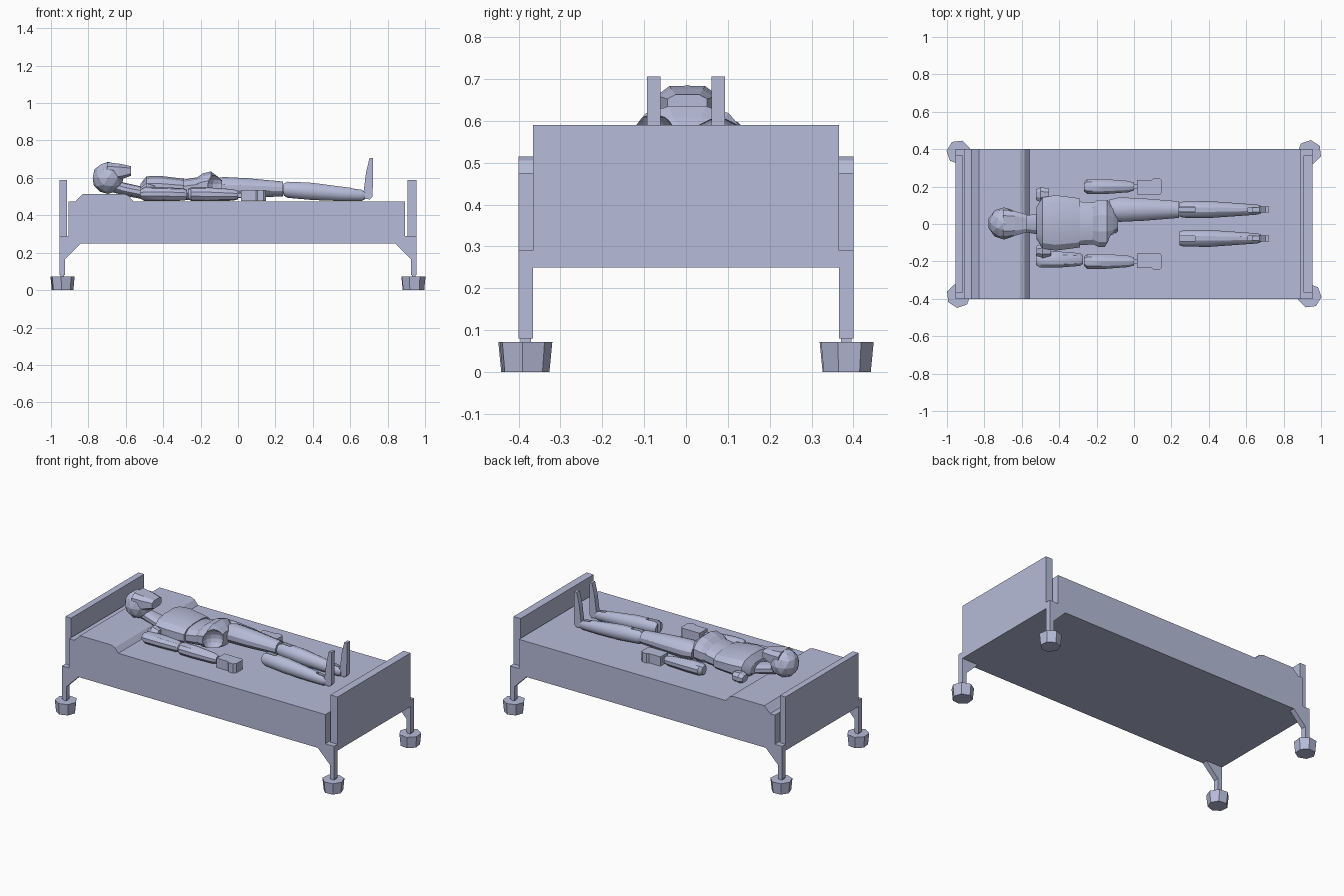
import bpy, bmesh, math
from mathutils import Matrix, Vector

cube = bpy.data.objects.get("Cube")
if cube:
    bpy.data.objects.remove(cube, do_unlink=True)

COLOR = (0.47, 0.50, 0.69, 1)
mat = bpy.data.materials.new("pale blue grey")
mat.use_nodes = True
mat.diffuse_color = COLOR
mat.node_tree.nodes["Principled BSDF"].inputs["Base Color"].default_value = COLOR


def finish(name, bm, smooth=None):
    bmesh.ops.recalc_face_normals(bm, faces=bm.faces)
    me = bpy.data.meshes.new(name)
    bm.to_mesh(me)
    bm.free()
    ob = bpy.data.objects.new(name, me)
    me.materials.append(mat)
    bpy.context.collection.objects.link(ob)
    if smooth:
        bpy.ops.object.select_all(action="DESELECT")
        bpy.context.view_layer.objects.active = ob
        ob.select_set(True)
        bpy.ops.object.shade_smooth_by_angle(angle=math.radians(smooth))
    return ob


def box(name, x, y, z):
    bm = bmesh.new()
    bmesh.ops.create_cube(bm, size=1)
    for v in bm.verts:
        v.co = [a + (c + 0.5) * (b - a) for c, (a, b) in zip(v.co, (x, y, z))]
    return finish(name, bm)


def prism(name, pts, lo, hi, axis="y"):
    """Extrude a profile along y (points are x, z) or along z (points are x, y)."""
    bm = bmesh.new()
    place = (lambda p, t: (p[0], t, p[1])) if axis == "y" else (lambda p, t: (p[0], p[1], t))
    a, b = [[bm.verts.new(place(p, t)) for p in pts] for t in (lo, hi)]
    bm.faces.new(a)
    bm.faces.new(b)
    for i in range(len(pts)):
        j = (i + 1) % len(pts)
        bm.faces.new((a[i], a[j], b[j], b[i]))
    return finish(name, bm)


def loft(name, sections, cy=0, sides=10, smooth=30, power=1.0):
    """Skin along x; each section is x, half width, low z, high z."""
    bm = bmesh.new()
    rings = []
    for x, w, lo, hi in sections:
        ring = []
        for i in range(sides):
            t = math.tau * (i + 0.5) / sides
            c, s = math.cos(t), math.sin(t)
            y = math.copysign(abs(c) ** power, c) * w
            z = (lo + hi) / 2 + math.copysign(abs(s) ** power, s) * (hi - lo) / 2
            ring.append(bm.verts.new((x, cy + y, z)))
        rings.append(ring)
    for a, b in zip(rings, rings[1:]):
        for i in range(sides):
            j = (i + 1) % sides
            bm.faces.new((a[i], a[j], b[j], b[i]))
    bm.faces.new(rings[0])
    bm.faces.new(rings[-1])
    return finish(name, bm, smooth)


def cut(ob, cutter):
    cutter.hide_render = True
    cutter.hide_viewport = True
    mod = ob.modifiers.new("cut", "BOOLEAN")
    mod.operation = "DIFFERENCE"
    mod.solver = "EXACT"
    mod.object = cutter


# Mattress with the raised pillow
prism("mattress", [(-0.905, 0.25), (-0.905, 0.475), (-0.87, 0.475), (-0.83, 0.515),
                   (-0.61, 0.515), (-0.585, 0.505), (-0.56, 0.475), (0.893, 0.475),
                   (0.893, 0.25)], -0.4, 0.4)

# End boards, legs and feet of the bed
for sx, end in ((-1, "head"), (1, "foot")):
    inner = 0.915 if sx < 0 else 0.905
    box(end + "_board", sorted((sx * inner, sx * 0.955)), (-0.366, 0.366), (0.25, 0.59))
    box(end + "_rail", sorted((sx * 0.89, sx * 0.93)), (-0.366, 0.366), (0.25, 0.29))
    for sy, side in ((-1, "right"), (1, "left")):
        tag = f"{end}_{side}"
        leg = [(0.955, 0.29), (0.955, 0.08), (0.925, 0.08), (0.925, 0.165),
               (0.84, 0.25), (0.893, 0.25), (0.893, 0.29)]
        prism(tag + "_leg", [(sx * x, z) for x, z in leg], sy * 0.366, sy * 0.4)
        box(tag + "_stem", sorted((sx * 0.93, sx * 0.95)),
            sorted((sy * 0.371, sy * 0.395)), (0.06, 0.085))
        bm = bmesh.new()
        bmesh.ops.create_cone(bm, segments=7, radius1=0.058, radius2=0.065, depth=0.072,
                              cap_ends=True,
                              matrix=Matrix.Translation((sx * 0.938, sy * 0.384, 0.036))
                              @ Matrix.Rotation(math.atan2(sy, sx), 4, "Z"))
        finish(tag + "_caster", bm)

# Head: faceted skull with a wedge jaw
bm = bmesh.new()
bmesh.ops.create_icosphere(bm, subdivisions=2, radius=0.086,
                           matrix=Matrix.Translation((-0.695, 0.003, 0.6)))
finish("skull", bm)
loft("jaw", [(-0.7, 0.075, 0.575, 0.686), (-0.635, 0.068, 0.587, 0.678),
             (-0.572, 0.05, 0.61, 0.664)], 0.003, 8, None, 0.6)
loft("neck", [(-0.69, 0.04, 0.53, 0.6), (-0.61, 0.043, 0.505, 0.575),
              (-0.5, 0.06, 0.485, 0.55)])

# Torso in two pieces
loft("chest", [(-0.52, 0.09, 0.5, 0.57), (-0.49, 0.14, 0.48, 0.61),
               (-0.42, 0.152, 0.477, 0.613), (-0.29, 0.135, 0.48, 0.597)], 0.006, 12, 25, 0.75)
loft("waist", [(-0.295, 0.12, 0.48, 0.592), (-0.21, 0.115, 0.485, 0.606),
               (-0.19, 0.1, 0.49, 0.59)], 0.003, 12, 25, 0.8)

# Pelvis with a hollow hip socket
pelvis = loft("pelvis", [(-0.225, 0.11, 0.5, 0.6), (-0.19, 0.13, 0.485, 0.625),
                         (-0.145, 0.13, 0.485, 0.637), (-0.11, 0.1, 0.49, 0.61),
                         (-0.085, 0.05, 0.5, 0.587)], 0.003, 12, None, 0.8)
bm = bmesh.new()
bmesh.ops.create_uvsphere(bm, u_segments=14, v_segments=9, radius=0.068,
                          matrix=Matrix.Translation((-0.105, -0.09, 0.555)))
cut(pelvis, finish("hip_socket_cutter", bm))

# Arms: the left one keeps only its shoulder, forearm and hand
ARM_Y = 0.2
loft("right_upper_arm", [(-0.525, 0.03, 0.49, 0.535), (-0.5, 0.046, 0.477, 0.55),
                         (-0.4, 0.045, 0.477, 0.55), (-0.29, 0.036, 0.478, 0.545),
                         (-0.273, 0.025, 0.485, 0.535)], -0.19)
loft("left_shoulder", [(-0.525, 0.03, 0.49, 0.535), (-0.5, 0.043, 0.48, 0.55),
                       (-0.455, 0.036, 0.485, 0.545)], 0.157, 8, None)
loft("right_shoulder", [(-0.52, 0.03, 0.49, 0.55), (-0.49, 0.043, 0.48, 0.575),
                        (-0.445, 0.036, 0.485, 0.56)], -0.145, 8, None)
for sy, side in ((-1, "right"), (1, "left")):
    loft(side + "_forearm", [(-0.268, 0.025, 0.485, 0.54), (-0.25, 0.042, 0.477, 0.55),
                             (-0.17, 0.043, 0.476, 0.55), (-0.03, 0.032, 0.478, 0.54),
                             (0, 0.022, 0.485, 0.53)], sy * ARM_Y)
    box(side + "_wrist", (-0.01, 0.025), (sy * ARM_Y - 0.01, sy * ARM_Y + 0.01), (0.495, 0.52))
    palm = [(0.015, -0.035), (0.095, -0.035), (0.105, -0.045), (0.135, -0.045),
            (0.15, -0.03), (0.15, 0.03), (0.14, 0.042), (0.015, 0.042)]
    prism(side + "_hand", [(x, sy * (ARM_Y - y)) for x, y in palm], 0.476, 0.535, "z")

# Legs: only the left thigh is present
LEG_Y = 0.077
loft("left_thigh", [(-0.13, 0.055, 0.5, 0.595), (-0.08, 0.068, 0.49, 0.607),
                    (0.05, 0.062, 0.491, 0.6), (0.24, 0.046, 0.5, 0.582)], LEG_Y, 12)
box("left_knee", (0.22, 0.33), (LEG_Y - 0.01, LEG_Y + 0.01), (0.515, 0.56))
for sy, side in ((-1, "right"), (1, "left")):
    y = sy * LEG_Y
    shin = loft(side + "_shin", [(0.243, 0.038, 0.505, 0.572), (0.265, 0.045, 0.492, 0.582),
                                 (0.4, 0.047, 0.48, 0.575), (0.55, 0.036, 0.475, 0.555),
                                 (0.66, 0.028, 0.475, 0.541), (0.68, 0.02, 0.485, 0.53)], y, 12)
    cut(shin, box(side + "_knee_slot", (0.23, 0.325), (y - 0.013, y + 0.013), (0.51, 0.62)))
    cut(shin, box(side + "_ankle_slot", (0.61, 0.7), (y - 0.012, y + 0.012), (0.5, 0.6)))
    prism(side + "_foot", [(0.63, 0.505), (0.66, 0.49), (0.705, 0.485), (0.72, 0.5),
                           (0.722, 0.706), (0.703, 0.706), (0.685, 0.63), (0.672, 0.53),
                           (0.63, 0.525)], y - 0.016, y + 0.016)
